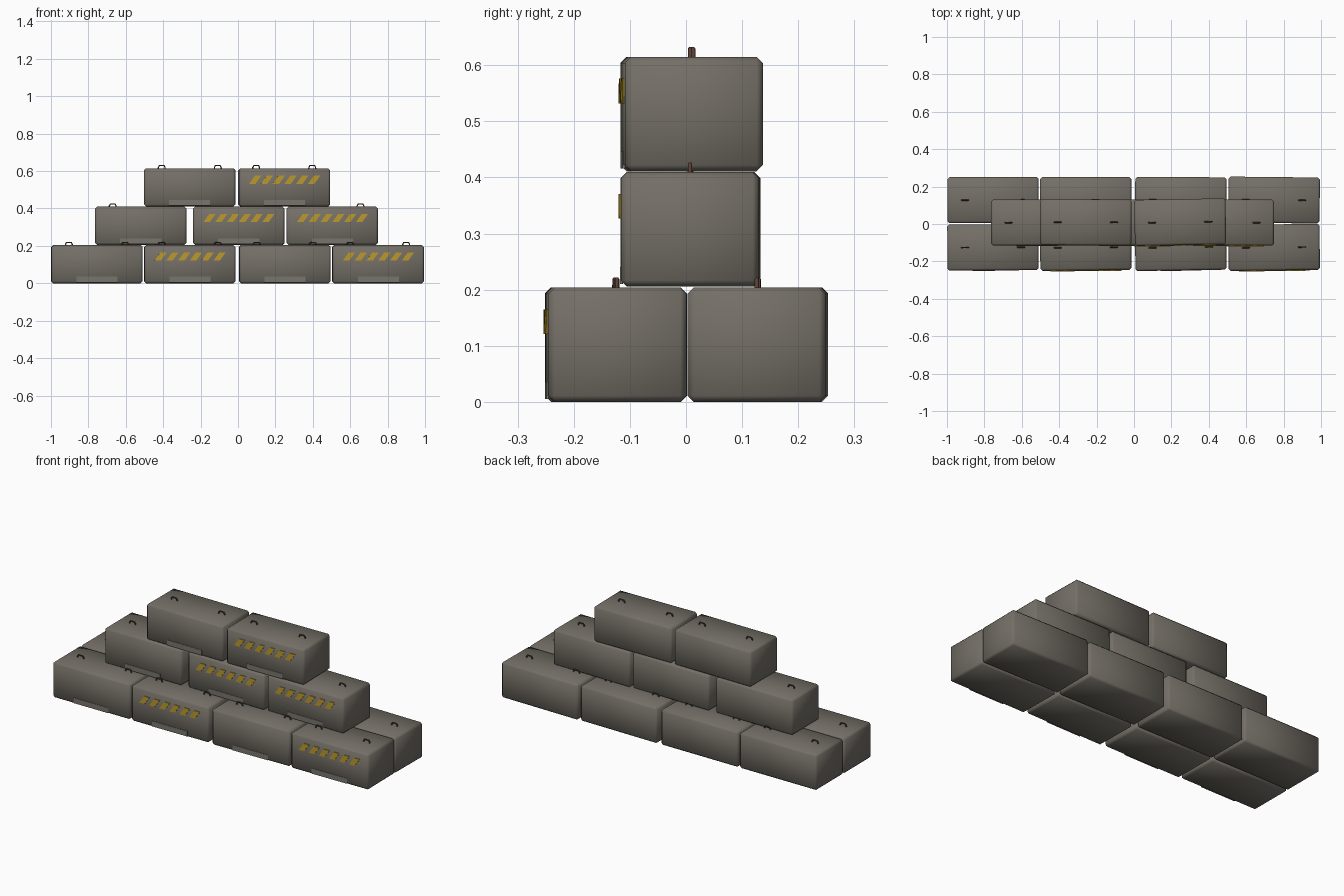
import bpy, bmesh, math
from mathutils import Matrix, Vector

if "Cube" in bpy.data.objects:
    bpy.data.objects.remove(bpy.data.objects["Cube"])

L, D, H = 0.488, 0.246, 0.204   # block length, depth, height


def material(name, rgb):
    m = bpy.data.materials.new(name)
    m.diffuse_color = (*rgb, 1)
    m.use_nodes = True
    m.node_tree.nodes["Principled BSDF"].inputs["Base Color"].default_value = m.diffuse_color
    return m


concrete = material("concrete", (0.175, 0.16, 0.135))
stain = material("pale_stain", (0.19, 0.178, 0.155))
yellow = material("hazard_yellow", (0.50, 0.32, 0.025))
rust = material("rusty_steel", (0.10, 0.05, 0.035))


def add(name, mesh, mat, matrix):
    mesh.materials.append(mat)
    ob = bpy.data.objects.new(name, mesh)
    bpy.context.collection.objects.link(ob)
    ob.matrix_world = matrix
    return ob


def box_bmesh(bm, size, centre):
    bmesh.ops.create_cube(bm, size=1, matrix=Matrix.Translation(centre)
                          @ Matrix.Diagonal((*size, 1)))


def to_mesh(bm, name):
    me = bpy.data.meshes.new(name)
    bm.to_mesh(me)
    bm.free()
    return me


# chamfered concrete block with soft shading, origin at base centre
def block_mesh():
    bm = bmesh.new()
    box_bmesh(bm, (L, D, H), (0, 0, H / 2))
    bmesh.ops.bevel(bm, geom=bm.edges[:], offset=0.011, segments=1, affect='EDGES')
    for f in bm.faces:
        f.smooth = True
    return to_mesh(bm, "block")


# six slanted warning stripes on the front face
def stripes_mesh():
    bm = bmesh.new()
    w, slant, pitch, h = 0.034, 0.032, 0.063, 0.044
    for i in range(6):
        x = -0.19 + i * pitch
        z = 0.121
        pts = [(x, z), (x + w, z), (x + w + slant, z + h), (x + slant, z + h)]
        f = bm.faces.new([bm.verts.new((px, -D / 2 - 0.004, pz)) for px, pz in pts])
        ex = bmesh.ops.extrude_face_region(bm, geom=[f])
        vs = [v for v in ex["geom"] if isinstance(v, bmesh.types.BMVert)]
        bmesh.ops.translate(bm, verts=vs, vec=(0, 0.006, 0))
    bmesh.ops.recalc_face_normals(bm, faces=bm.faces[:])
    return to_mesh(bm, "stripes")


# thin stain plate along the lower front
def stain_mesh():
    bm = bmesh.new()
    box_bmesh(bm, (0.22, 0.004, 0.03), (0, -D / 2, 0.02))
    return to_mesh(bm, "stain")


# pair of bent bar lifting loops on the top
def loops_mesh():
    cu = bpy.data.curves.new("loop_path", 'CURVE')
    cu.dimensions = '3D'
    cu.bevel_depth = 0.0038
    cu.bevel_resolution = 1
    cu.use_fill_caps = True
    for cx in (-0.15, 0.15):
        path = [(-0.019, -0.01), (-0.018, 0.004), (-0.013, 0.0145),
                (0.013, 0.0145), (0.018, 0.004), (0.019, -0.01)]
        sp = cu.splines.new('POLY')
        sp.points.add(len(path) - 1)
        for p, (x, z) in zip(sp.points, path):
            p.co = (cx + x, 0, H + z, 1)
    tmp = bpy.data.objects.new("loop_tmp", cu)
    bpy.context.collection.objects.link(tmp)
    bpy.context.view_layer.update()
    me = bpy.data.meshes.new_from_object(
        tmp.evaluated_get(bpy.context.evaluated_depsgraph_get()))
    bpy.data.objects.remove(tmp)
    me.materials.clear()
    return me


# one complete block: x, y, layer, turn in degrees, painted or not
def place(name, x, y, layer, turn, striped=False, front=True):
    m = Matrix.Translation((x, y, layer * 0.2055)) @ Matrix.Rotation(math.radians(turn), 4, 'Z')
    add(name, block_mesh(), concrete, m)
    add(name + "_lifting_loops", loops_mesh(), rust, m)
    if front:
        add(name + "_stain", stain_mesh(), stain, m)
    if striped:
        add(name + "_stripes", stripes_mesh(), yellow, m)


# bottom layer, two rows of four
front_turn = (0.3, 0.6, 0.9, 0.7)
rear_turn = (0.2, 0.1, -0.4, -0.6)
for i, x in enumerate((-0.754, -0.258, 0.25, 0.749)):
    place(f"front_block_{i + 1}", x, -0.125, 0, front_turn[i], striped=i % 2 == 1)
    place(f"rear_block_{i + 1}", x, 0.128, 0, rear_turn[i], front=False)

# middle layer of three
for i, (x, turn) in enumerate(((-0.52, 0.2), (0.005, -0.4), (0.505, -0.3))):
    place(f"middle_block_{i + 1}", x, 0.008, 1, turn, striped=i > 0)

# top layer of two
place("top_block_1", -0.258, 0.009, 2, -0.2)
place("top_block_2", 0.247, 0.010, 2, 1.0, striped=True)
